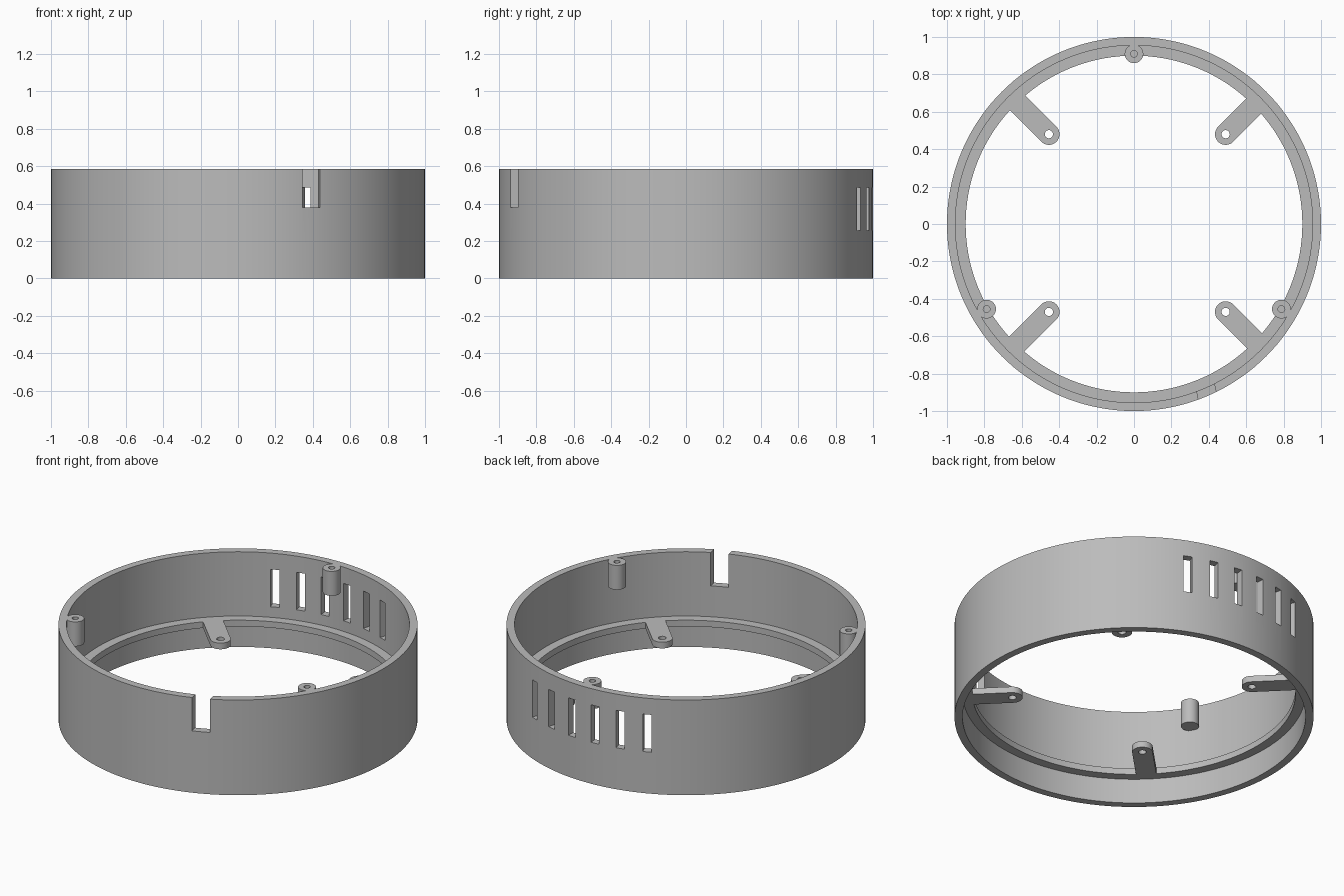
import bpy, bmesh
from math import sin, cos, pi, radians, atan2
from mathutils import Matrix, Vector

if "Cube" in bpy.data.objects:
    bpy.data.objects.remove(bpy.data.objects["Cube"], do_unlink=True)

HEIGHT = 0.585
WALL = 0.955                         # inner radius of the wall
LEDGE_TOP, LEDGE_BOTTOM = 0.19, 0.152

grey = bpy.data.materials.new("plain_grey")
grey.use_nodes = True
grey.diffuse_color = (0.5, 0.5, 0.5, 1)
grey.node_tree.nodes["Principled BSDF"].inputs["Base Color"].default_value = (0.5, 0.5, 0.5, 1)


def make(name, bm):
    bmesh.ops.remove_doubles(bm, verts=bm.verts, dist=1e-5)
    bmesh.ops.recalc_face_normals(bm, faces=bm.faces)
    mesh = bpy.data.meshes.new(name)
    bm.to_mesh(mesh)
    bm.free()
    mesh.materials.append(grey)
    obj = bpy.data.objects.new(name, mesh)
    bpy.context.collection.objects.link(obj)
    return obj


def lathe(name, profile, steps, closed):
    """Spin an (r, z) profile about the z axis."""
    bm = bmesh.new()
    verts = [bm.verts.new((r, 0, z)) for r, z in profile]
    edges = [bm.edges.new(pair) for pair in zip(verts, verts[1:])]
    if closed:
        edges.append(bm.edges.new((verts[-1], verts[0])))
    bmesh.ops.spin(bm, geom=verts + edges, axis=(0, 0, 1), cent=(0, 0, 0),
                   angle=2 * pi, steps=steps, use_merge=True)
    return make(name, bm)


def box_cutter(bm, size, centre, angle):
    """Add a box whose local x axis points along the given angle."""
    bmesh.ops.create_cube(bm, size=1, matrix=Matrix.Translation(centre)
                          @ Matrix.Rotation(angle, 4, "Z") @ Matrix.Diagonal((*size, 1)))


def cut(obj, cutter):
    mod = obj.modifiers.new("cut", "BOOLEAN")
    mod.operation, mod.solver, mod.object = "DIFFERENCE", "EXACT", cutter
    bpy.context.view_layer.update()
    graph = bpy.context.evaluated_depsgraph_get()
    mesh = bpy.data.meshes.new_from_object(obj.evaluated_get(graph))
    obj.modifiers.clear()
    obj.data = mesh
    bpy.data.objects.remove(cutter, do_unlink=True)


parts = []

# Round wall with an inner ledge
ring = lathe("ring_wall", [(1, 0), (1, HEIGHT), (WALL, HEIGHT), (WALL, LEDGE_TOP),
                           (0.9, LEDGE_TOP), (0.9, LEDGE_BOTTOM),
                           (WALL, LEDGE_BOTTOM), (WALL, 0)], 144, True)
parts.append(ring)

# Six vent slots at the back and one cable notch at the front
bm = bmesh.new()
for i in range(6):
    a = radians(90 + 9 * (i - 2.5))
    box_cutter(bm, (0.2, 0.05, 0.23), (0.98 * cos(a), 0.98 * sin(a), 0.37), a)
box_cutter(bm, (0.2, 0.1, 0.4), (0.39, -0.91, 0.58), radians(-78))
cut(ring, make("opening_cutter", bm))

# Screw posts with blind holes, hanging from the rim
for i, label in enumerate(("back", "right", "left")):
    a = radians(90 + 120 * i)
    post = lathe("screw_post_" + label,
                 [(0, 0.435), (0.05, 0.435), (0.05, HEIGHT), (0.018, HEIGHT),
                  (0.018, 0.47), (0, 0.47)], 32, False)
    post.location = (0.91 * cos(a), 0.91 * sin(a), 0)
    parts.append(post)

# Mounting arms: rounded tips with through holes
for sx in (1, -1):
    for sy in (1, -1):
        tip = Vector((0.0175 + 0.4725 * sx, 0.005 + 0.475 * sy))
        a = atan2(sy, sx)
        out = Vector((cos(a), sin(a)))
        side = Vector((-out.y, out.x))
        outline = [tip - out * 0.057 * sin(pi * k / 16) + side * 0.057 * cos(pi * k / 16)
                   for k in range(17)]
        outline += [tip + out * 0.26 - side * 0.057, tip + out * 0.26 + side * 0.057]
        bm = bmesh.new()
        face = bm.faces.new([bm.verts.new((p.x, p.y, LEDGE_BOTTOM)) for p in outline])
        top = bmesh.ops.extrude_face_region(bm, geom=[face])["geom"]
        bmesh.ops.translate(bm, vec=(0, 0, LEDGE_TOP - LEDGE_BOTTOM),
                            verts=[v for v in top if isinstance(v, bmesh.types.BMVert)])
        arm = make("arm_%s_%s" % ("back" if sy > 0 else "front",
                                  "left" if sx > 0 else "right"), bm)
        bm = bmesh.new()
        bmesh.ops.create_cone(bm, cap_ends=True, segments=24, radius1=0.022, radius2=0.022,
                              depth=0.2, matrix=Matrix.Translation((tip.x, tip.y, LEDGE_TOP)))
        cut(arm, make("hole_cutter", bm))
        parts.append(arm)

# Smooth curved faces, keep the edges crisp
bpy.ops.object.select_all(action="DESELECT")
for obj in parts:
    obj.select_set(True)
bpy.context.view_layer.objects.active = ring
bpy.ops.object.shade_smooth_by_angle(angle=radians(30))
